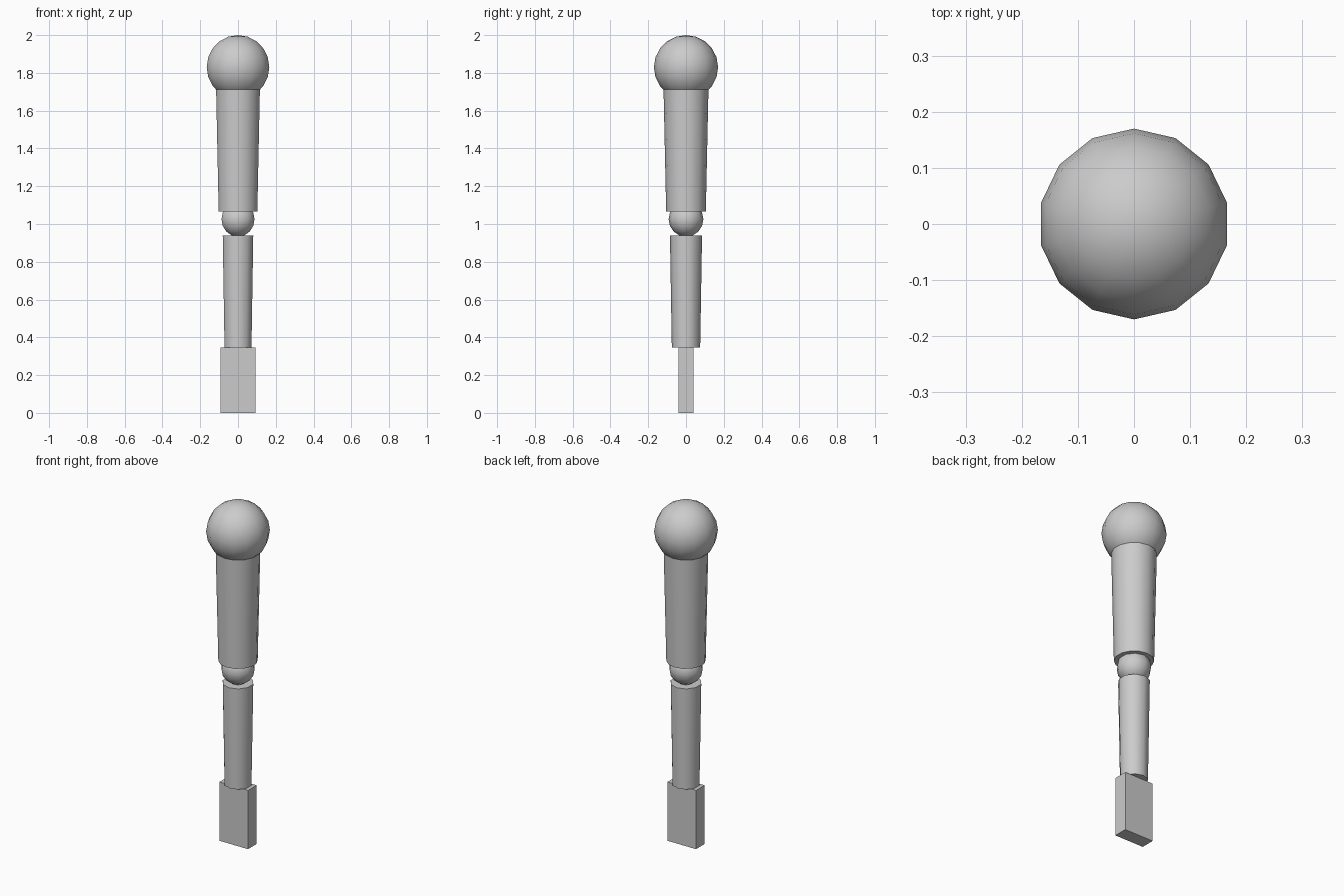
import bpy
import math

if "Cube" in bpy.data.objects:
    bpy.data.objects.remove(bpy.data.objects["Cube"])


def finish(name, smooth=True):
    ob = bpy.context.object
    ob.name = name
    if smooth:
        bpy.ops.object.shade_smooth_by_angle(angle=math.radians(50))
    return ob


def ball(name, radius, z, segments, rings):
    bpy.ops.mesh.primitive_uv_sphere_add(
        segments=segments, ring_count=rings, radius=radius, location=(0, 0, z))
    return finish(name)


def limb(name, r_bottom, r_top, z_bottom, z_top, sides):
    bpy.ops.mesh.primitive_cone_add(
        vertices=sides, radius1=r_bottom, radius2=r_top,
        depth=z_top - z_bottom, location=(0, 0, (z_bottom + z_top) / 2))
    return finish(name)


# Shoulder joint and tapered upper arm
ball("shoulder", 0.17, 1.83, 14, 10)
limb("upper_arm", 0.105, 0.12, 1.067, 1.765, 14)

# Elbow joint and tapered forearm
ball("elbow", 0.092, 1.025, 10, 8)
limb("forearm", 0.075, 0.085, 0.345, 0.94, 10)

# Flat block hand
bpy.ops.mesh.primitive_cube_add(size=1, location=(0, 0, 0.1725))
hand = finish("hand", smooth=False)
hand.scale = (0.186, 0.08, 0.345)
